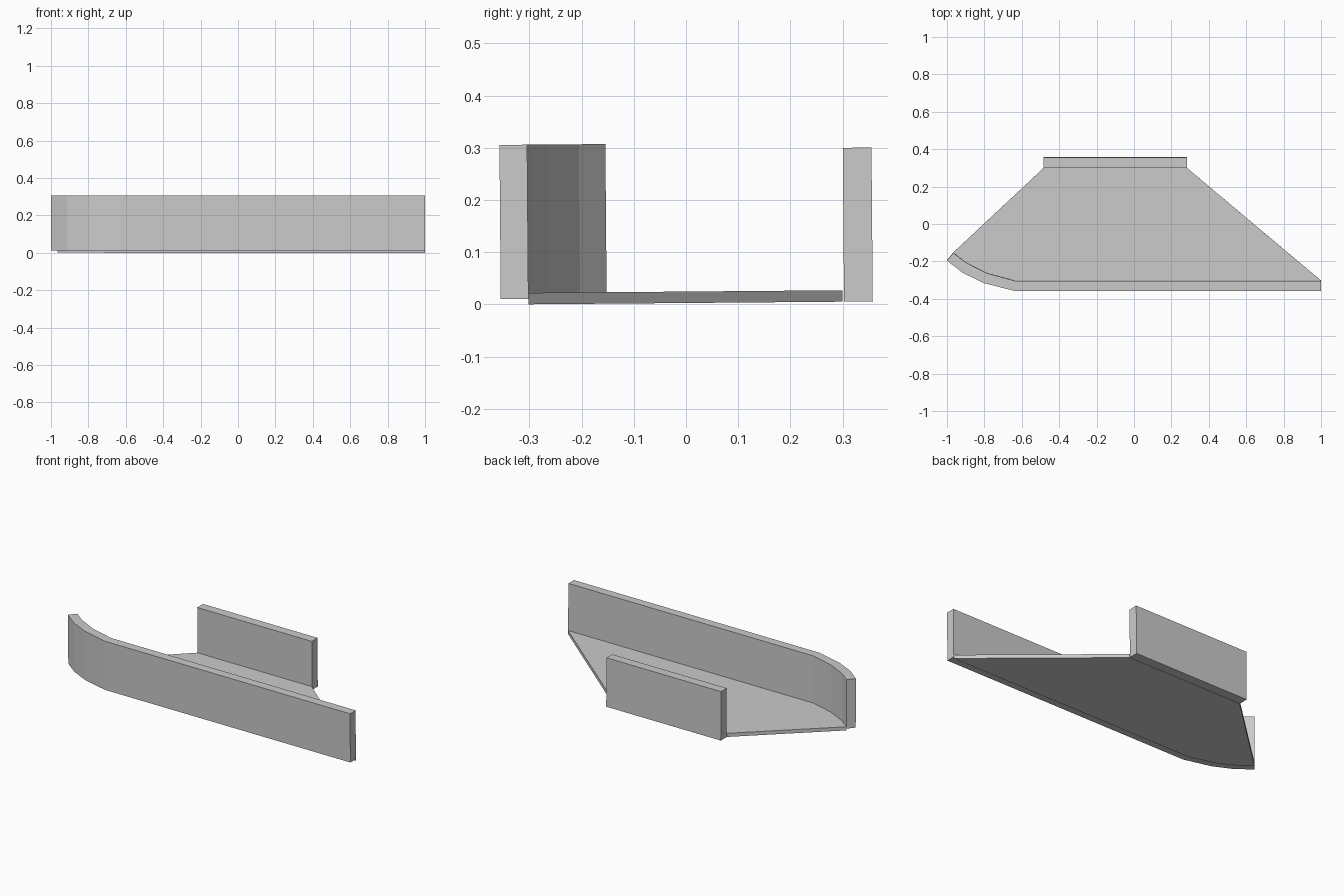
import bpy, bmesh

if "Cube" in bpy.data.objects:
    bpy.data.objects.remove(bpy.data.objects["Cube"])

TILT = 0.0083  # the whole model leans very slightly about x


def prism(name, outline, z0, z1):
    """Extrude a counter-clockwise plan outline from z0 to z1."""
    bm = bmesh.new()
    face = bm.faces.new([bm.verts.new((x, y, z0)) for x, y in outline])
    ext = bmesh.ops.extrude_face_region(bm, geom=[face], use_keep_orig=True)
    top = [g for g in ext["geom"] if isinstance(g, bmesh.types.BMVert)]
    bmesh.ops.translate(bm, verts=top, vec=(0, 0, z1 - z0))
    bmesh.ops.recalc_face_normals(bm, faces=bm.faces)
    mesh = bpy.data.meshes.new(name)
    bm.to_mesh(mesh)
    bm.free()
    obj = bpy.data.objects.new(name, mesh)
    obj.rotation_euler.x = TILT
    bpy.context.collection.objects.link(obj)
    return obj


# Inner and outer plan lines of the front wall, curved tip to straight end
inner = [(-0.966, -0.152), (-0.9, -0.203), (-0.785, -0.261), (-0.635, -0.302), (1, -0.302)]
outer = [(-1, -0.193), (-0.915, -0.259), (-0.803, -0.313), (-0.64, -0.355), (1, -0.355)]

# Floor plate
prism("floor_plate", inner + [(0.283, 0.3), (-0.483, 0.3)], 0.0026, 0.0245)

# Curved front wall
prism("front_wall", outer + inner[::-1], 0.013, 0.3085)

# Straight back wall
prism("back_wall", [(-0.483, 0.303), (0.283, 0.303), (0.283, 0.358), (-0.483, 0.358)], 0.0025, 0.2975)
